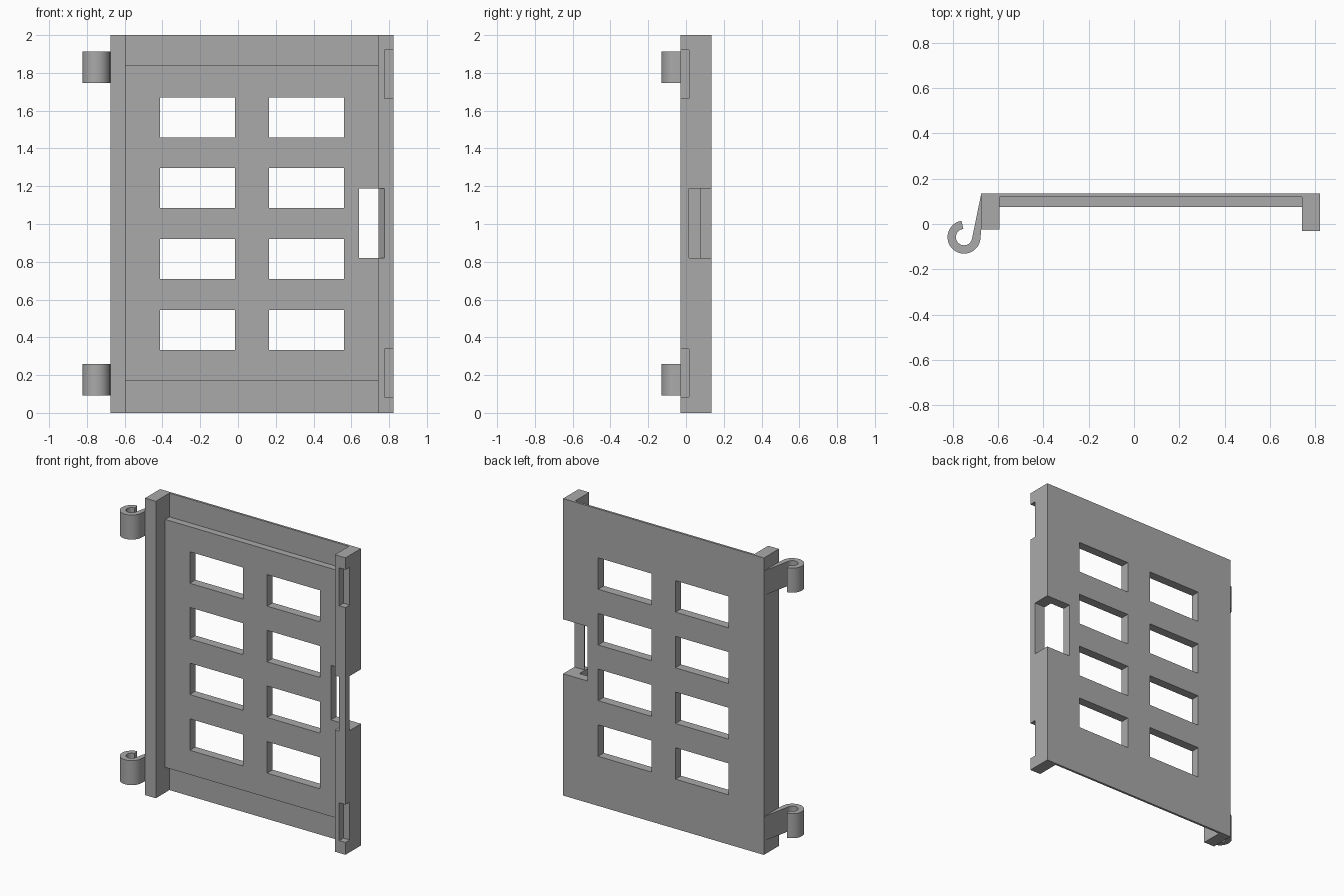
import bpy, bmesh
from math import cos, sin, radians

if "Cube" in bpy.data.objects:
    bpy.data.objects.remove(bpy.data.objects["Cube"], do_unlink=True)

grey = bpy.data.materials.new("plain grey")
grey.use_nodes = True
colour = (0.4, 0.4, 0.4, 1)
grey.diffuse_color = colour
grey.node_tree.nodes["Principled BSDF"].inputs["Base Color"].default_value = colour


def prism(bm, outline, z0, z1):
    """Extrude an xy outline from z0 to z1."""
    face = bm.faces.new([bm.verts.new((x, y, z0)) for x, y in outline])
    made = bmesh.ops.extrude_face_region(bm, geom=[face])["geom"]
    top = [v for v in made if isinstance(v, bmesh.types.BMVert)]
    bmesh.ops.translate(bm, verts=top, vec=(0, 0, z1 - z0))


def rect(x0, x1, y0, y1):
    return [(x0, y0), (x1, y0), (x1, y1), (x0, y1)]


def build(name, parts):
    bm = bmesh.new()
    for outline, z0, z1 in parts:
        prism(bm, outline, z0, z1)
    bmesh.ops.recalc_face_normals(bm, faces=bm.faces)
    mesh = bpy.data.meshes.new(name)
    bm.to_mesh(mesh)
    bm.free()
    mesh.materials.append(grey)
    obj = bpy.data.objects.new(name, mesh)
    bpy.context.collection.objects.link(obj)
    return obj


# Door panel with its two side posts, one channel section
LEFT, RIGHT, BACK, FACE = -0.595, 0.742, 0.135, 0.075
channel = [(-0.675, BACK), (-0.675, -0.025), (LEFT, -0.025), (LEFT, FACE),
           (RIGHT, FACE), (RIGHT, -0.03), (0.822, -0.03), (0.822, BACK)]
door = build("door_panel", [(channel, 0, 2)])

# Thin bands along the top and bottom
band = rect(LEFT, RIGHT, -0.1, 0.12)
cuts = [(band, -0.1, 0.17), (band, 1.84, 2.1)]

# Window openings
for x0, x1 in ((-0.412, -0.016), (0.164, 0.56)):
    for row in range(4):
        z0 = 0.334 + row * 0.375
        cuts.append((rect(x0, x1, -0.1, 0.3), z0, z0 + 0.212))

# Corner notches in the latch post
notch = rect(0.775, 0.9, -0.1, 0.015)
cuts += [(notch, 0.083, 0.338), (notch, 1.665, 1.92)]

# Handle opening that leaves a bevelled bar at the front
grip = [(0.64, 0.2), (0.9, 0.2), (0.9, 0.015), (0.745, 0.015),
        (0.795, -0.06), (0.64, -0.06)]
cuts.append((grip, 0.82, 1.187))

cutter = build("opening_cutter", cuts)
cutter.hide_render = True
mod = door.modifiers.new("openings", "BOOLEAN")
mod.operation = "DIFFERENCE"
mod.solver = "EXACT"
mod.object = cutter
bpy.context.view_layer.update()
graph = bpy.context.evaluated_depsgraph_get()
door_mesh = bpy.data.meshes.new_from_object(door.evaluated_get(graph))
door.modifiers.clear()
door.data = door_mesh
bpy.data.objects.remove(cutter, do_unlink=True)


# Hooked hinges on wedge-shaped arms
def arc(radius, start, end, steps=28):
    angles = [radians(start + (end - start) * i / steps) for i in range(steps + 1)]
    return [(-0.751 + radius * cos(a), -0.058 + radius * sin(a)) for a in angles]


hook = ([(-0.675, BACK), (-0.675, -0.025)] + arc(0.073, 0, -261)
        + arc(0.036, -265, -8))
for name, z0 in (("lower_hinge", 0.093), ("upper_hinge", 1.747)):
    hinge = build(name, [(hook, z0, z0 + 0.165)])
    bpy.ops.object.select_all(action="DESELECT")
    hinge.select_set(True)
    bpy.context.view_layer.objects.active = hinge
    bpy.ops.object.shade_smooth_by_angle(angle=radians(30))
